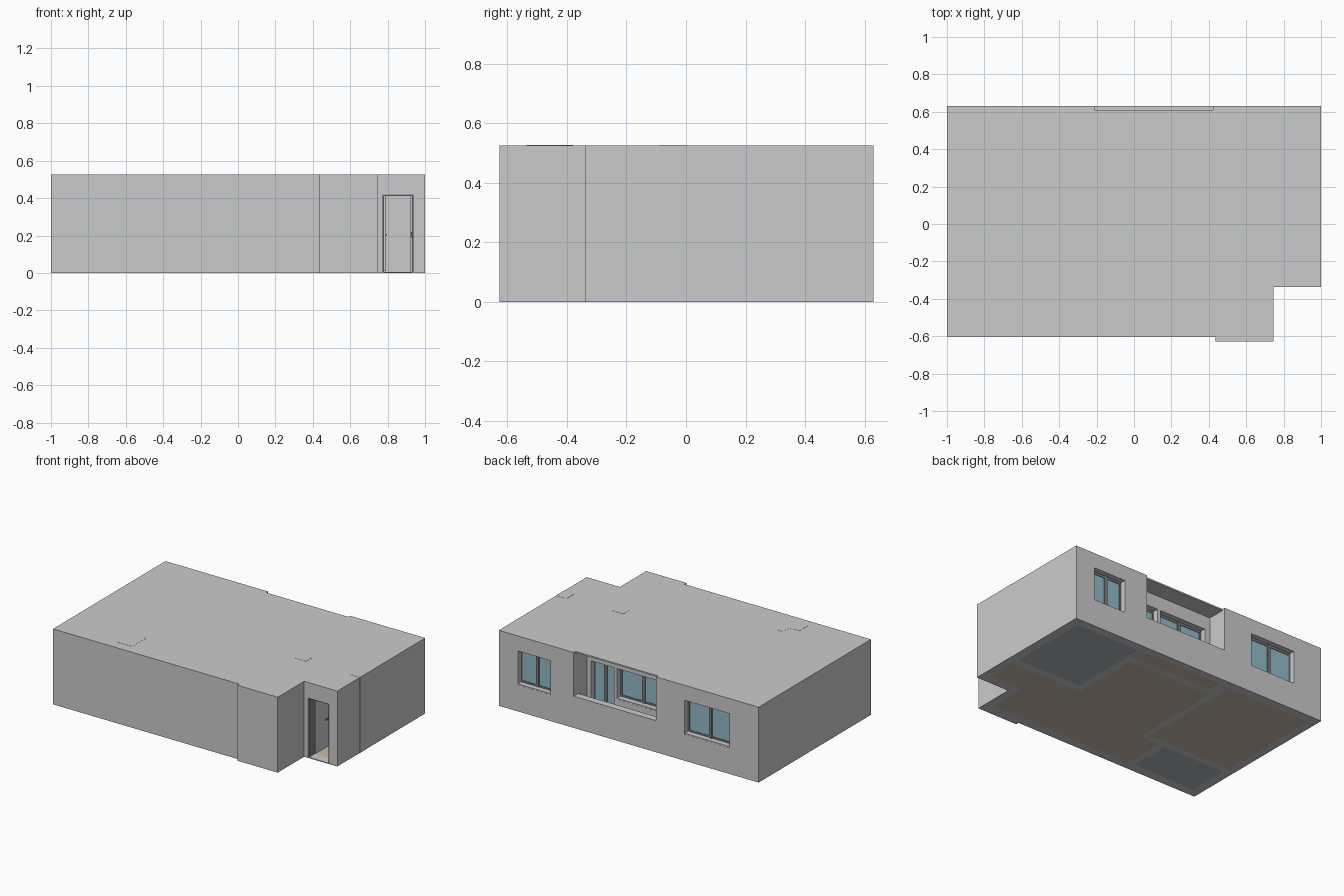
import bpy, bmesh

if "Cube" in bpy.data.objects:
    bpy.data.objects.remove(bpy.data.objects["Cube"])

H = 0.525          # total height
CEIL = 0.515       # underside of the roof
FLOOR = 0.006


def material(name, rgb):
    m = bpy.data.materials.new(name)
    m.diffuse_color = (*rgb, 1)
    m.use_nodes = True
    m.node_tree.nodes["Principled BSDF"].inputs["Base Color"].default_value = m.diffuse_color
    return m


GLASS = material("glass_blue", (0.28, 0.50, 0.57))
DARK = material("frame_dark", (0.22, 0.22, 0.22))
SHAFT = material("shaft_grey", (0.62, 0.62, 0.60))
WOOD = material("floor_wood", (0.58, 0.49, 0.39))
TILE = material("floor_tile", (0.42, 0.48, 0.50))
LEAF = material("door_leaf", (0.6, 0.62, 0.64))


def prism(name, pts, z0, z1, mat=None):
    bm = bmesh.new()
    face = bm.faces.new([bm.verts.new((x, y, z0)) for x, y in pts])
    top = bmesh.ops.extrude_face_region(bm, geom=[face])["geom"]
    for v in top:
        if isinstance(v, bmesh.types.BMVert):
            v.co.z = z1
    bmesh.ops.recalc_face_normals(bm, faces=bm.faces)
    me = bpy.data.meshes.new(name)
    bm.to_mesh(me)
    bm.free()
    ob = bpy.data.objects.new(name, me)
    bpy.context.collection.objects.link(ob)
    if mat:
        me.materials.append(mat)
    return ob


def rect(x0, x1, y0, y1):
    return [(x0, y0), (x1, y0), (x1, y1), (x0, y1)]


def box(name, x0, x1, y0, y1, z0, z1, mat=None):
    return prism(name, rect(x0, x1, y0, y1), z0, z1, mat)


# Outer shell: footprint with the entrance notch and the small front projection
shell = prism("walls_and_roof", [
    (-1, -0.605), (0.435, -0.605), (0.435, -0.627), (0.745, -0.627),
    (0.745, -0.337), (1, -0.337), (1, 0.63), (-1, 0.63)], 0, H)


def cut(ob):
    ob.hide_render = True
    mod = shell.modifiers.new("cut", "BOOLEAN")
    mod.operation = "DIFFERENCE"
    mod.solver = "EXACT"
    mod.object = ob
    bpy.context.view_layer.update()
    dg = bpy.context.evaluated_depsgraph_get()
    me = bpy.data.meshes.new_from_object(shell.evaluated_get(dg))
    shell.modifiers.clear()
    shell.data = me
    bpy.data.objects.remove(ob)


def cut_box(*dims):
    cut(box("cutter", *dims))


# Rooms: hollow each one out and lay its floor
rooms = {
    "living": ([(-0.41, -0.54), (0.69, -0.54), (0.69, -0.275), (0.94, -0.275),
                (0.94, -0.06), (0.39, -0.06), (0.39, 0.43), (-0.25, 0.43),
                (-0.25, -0.25), (-0.41, -0.25)], WOOD),
    "kitchen": (rect(0.445, 0.94, 0.0, 0.57), TILE),
    "bedroom": (rect(-0.94, -0.30, -0.20, 0.57), WOOD),
    "bathroom": (rect(-0.94, -0.46, -0.54, -0.25), TILE),
    "balcony": (rect(-0.212, 0.423, 0.486, 0.58), WOOD),
}
for name, (pts, mat) in rooms.items():
    cut(prism("cutter", pts, -0.1, CEIL))
    prism(name + "_floor", pts, 0, FLOOR, mat)

# Balcony opening above the parapet; the roof edge is set back there
cut_box(-0.212, 0.423, 0.57, 0.61, 0.22, CEIL)
cut_box(-0.212, 0.423, 0.61, 0.70, 0.22, 0.7)

# Inner doorways
cut_box(-0.32, -0.23, -0.17, -0.02, FLOOR, 0.42)
cut_box(-0.48, -0.40, -0.42 + 0.05, -0.27, FLOOR, 0.42)
cut_box(0.37, 0.46, 0.10, 0.26, FLOOR, 0.42)


def window(name, x0, x1, y_out, y_in, z0, z1, sill=True, reveal=0.038):
    """Opening in a back wall with frame, two sashes, glass and sill."""
    cut_box(x0, x1, y_in - 0.02, y_out + 0.02, z0, z1)
    yf = y_out - reveal
    yb = yf - 0.014
    t = 0.011
    if sill:
        ys = y_out - 0.001
        box(name + "_sill", x0, x1, yf - 0.002, ys, z0, z0 + 0.009)
        z0 += 0.009
    mid = (x0 + x1) / 2
    for i, (a, b, w) in enumerate([(x0, x0 + t, 0), (x1 - t, x1, 0),
                                   (mid - t, mid + t, 0.004)]):
        box(f"{name}_stile_{i}", a, b, yb, yf + w, z0, z1, DARK)
    for i, (a, b) in enumerate([(z0, z0 + t), (z1 - t - 0.004, z1)]):
        box(f"{name}_rail_{i}", x0 + t, x1 - t, yb, yf, a, b, DARK)
    box(name + "_glass", x0 + t, x1 - t, yb + 0.004, yf - 0.004,
        z0 + t, z1 - t, GLASS)


window("bedroom_window", -0.777, -0.431, 0.63, 0.57, 0.182, 0.42)
window("kitchen_window", 0.603, 0.853, 0.63, 0.57, 0.182, 0.42)
window("balcony_window", -0.17, 0.19, 0.486, 0.43, 0.205, 0.42)
window("balcony_door", 0.215, 0.392, 0.486, 0.43, FLOOR, 0.42, False)

# Service shafts, a hair proud of the roof and of the right wall
S = H + 0.001
box("shaft_middle", 0.495, 0.585, -0.087, -0.02, 0, S, SHAFT)
box("shaft_right", 0.92, 1.001, -0.09, 0.0, 0, S, SHAFT)
prism("shaft_bathroom", [(-0.56, -0.535), (-0.44, -0.535), (-0.44, -0.38),
                         (-0.48, -0.38), (-0.48, -0.45), (-0.56, -0.45)],
      0, S, SHAFT)

# Entrance: opening, frame, open leaf, handles and strike plate
cut_box(0.77, 0.9399, -0.36, -0.26, FLOOR, 0.42)
for i, (a, b) in enumerate([(0.77, 0.781), (0.929, 0.94)]):
    box(f"entrance_jamb_{i}", a, b, -0.333, -0.276, FLOOR, 0.42, DARK)
box("entrance_head", 0.781, 0.929, -0.333, -0.276, 0.412, 0.42, DARK)
box("entrance_leaf", 0.781, 0.79, -0.276, -0.125, 0.01, 0.412, LEAF)
for i, x in enumerate((0.775, 0.79)):
    box(f"leaf_handle_{i}", x, x + 0.006, -0.165, -0.137, 0.2, 0.207, DARK)
box("strike_plate", 0.926, 0.93, -0.315, -0.295, 0.19, 0.22, DARK)
